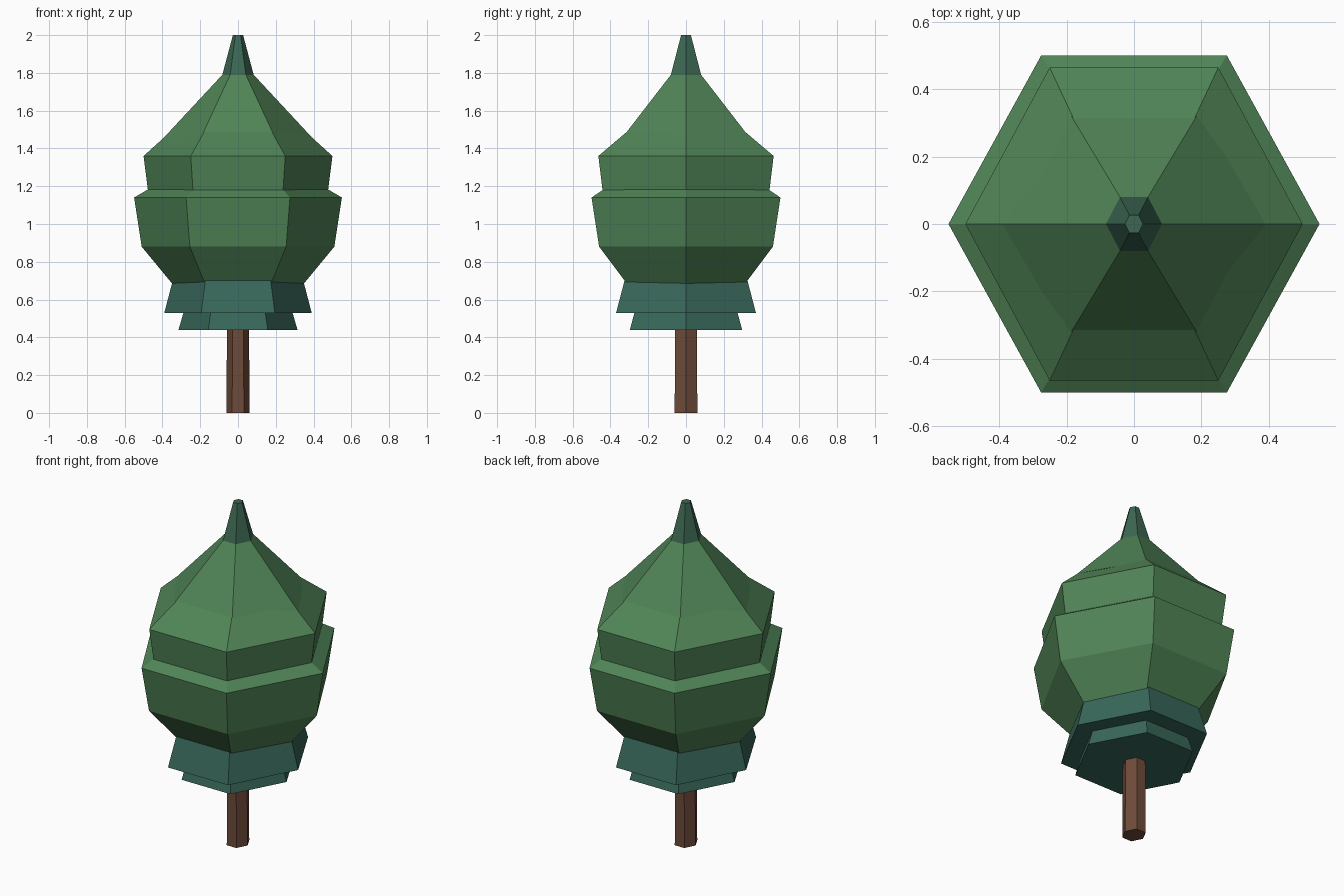
import bpy, bmesh, math

if "Cube" in bpy.data.objects:
    bpy.data.objects.remove(bpy.data.objects["Cube"])


def material(name, rgb):
    m = bpy.data.materials.new(name)
    m.diffuse_color = (*rgb, 1)
    m.use_nodes = True
    m.node_tree.nodes["Principled BSDF"].inputs["Base Color"].default_value = m.diffuse_color
    return m


GREEN = material("leaf_green", (0.08, 0.23, 0.093))
TEAL = material("leaf_teal", (0.04, 0.138, 0.102))
TIP = material("leaf_tip", (0.045, 0.135, 0.085))
BARK = material("bark", (0.156, 0.069, 0.042))


def hex_stack(name, rings, mat):
    """Closed six-sided form from rings of (half width x, half depth y, z)."""
    bm = bmesh.new()
    loops = []
    for hx, hy, z in rings:
        ry = hy / math.sin(math.pi / 3)
        loops.append([bm.verts.new((hx * math.cos(i * math.pi / 3),
                                    ry * math.sin(i * math.pi / 3), z))
                      for i in range(6)])
    for a, b in zip(loops, loops[1:]):
        for i in range(6):
            j = (i + 1) % 6
            bm.faces.new((a[i], a[j], b[j], b[i]))
    bm.faces.new(loops[0][::-1])
    bm.faces.new(loops[-1])
    bmesh.ops.recalc_face_normals(bm, faces=bm.faces)
    me = bpy.data.meshes.new(name)
    bm.to_mesh(me)
    bm.free()
    me.materials.append(mat)
    ob = bpy.data.objects.new(name, me)
    bpy.context.collection.objects.link(ob)
    return ob


# Trunk
hex_stack("trunk", [(.062, .06, 0), (.058, .058, .46)], BARK)

# Two dark skirts of lower foliage
hex_stack("lower_skirt", [(.315, .297, .44), (.28, .265, .56)], TEAL)
hex_stack("upper_skirt", [(.39, .37, .53), (.343, .323, .71)], TEAL)

# Main canopy tiers
hex_stack("lower_canopy", [(.345, .31, .68), (.51, .46, .88),
                           (.55, .50, 1.14), (.47, .43, 1.187)], GREEN)
hex_stack("middle_canopy", [(.477, .442, 1.18), (.50, .464, 1.36),
                            (.29, .24, 1.55)], GREEN)
hex_stack("upper_canopy", [(.39, .335, 1.46), (.083, .08, 1.79)], GREEN)

# Pointed tip
hex_stack("tip", [(.083, .08, 1.79), (.027, .026, 2.0)], TIP)
